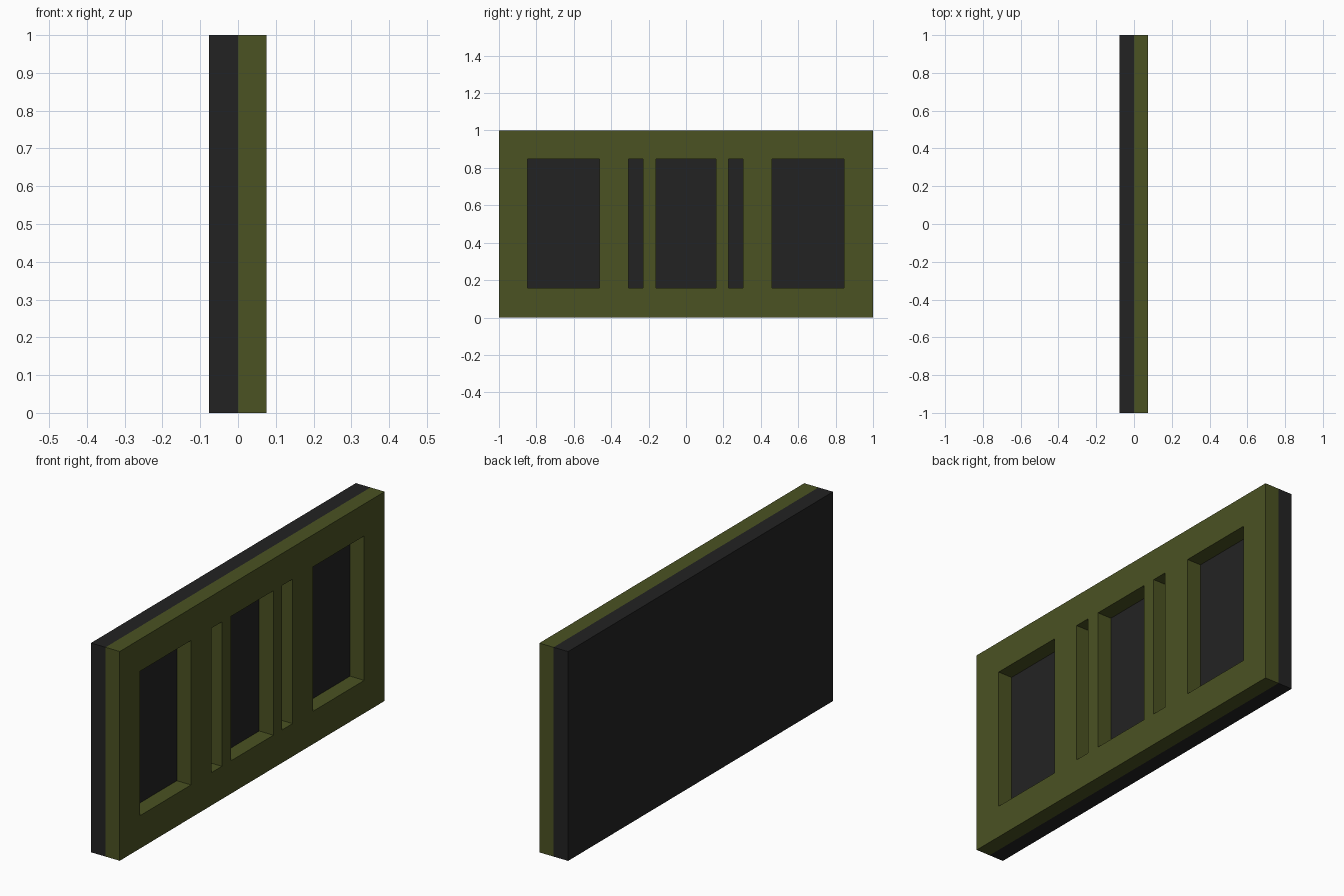
import bpy

if "Cube" in bpy.data.objects:
    bpy.data.objects.remove(bpy.data.objects["Cube"])

X_BACK, X_MID, X_FRONT = -0.077, 0.0, 0.075
Z_LOW, Z_HIGH = 0.157, 0.847


def material(name, colour):
    m = bpy.data.materials.new(name)
    m.diffuse_color = (*colour, 1)
    m.use_nodes = True
    m.node_tree.nodes["Principled BSDF"].inputs["Base Color"].default_value = m.diffuse_color
    return m


def box(name, low, high, mat):
    """Flat-sided box between two opposite corners."""
    bpy.ops.mesh.primitive_cube_add(size=1)
    ob = bpy.context.object
    ob.name = name
    for v in ob.data.vertices:
        v.co = [lo + (c + 0.5) * (hi - lo) for c, lo, hi in zip(v.co, low, high)]
    ob.data.materials.append(mat)
    return ob


charcoal = material("charcoal", (0.0165, 0.0165, 0.0165))
olive = material("olive green", (0.070, 0.085, 0.0162))

# Solid backing panel
box("back_panel", (X_BACK, -1, 0), (X_MID, 1, 1), charcoal)

# Front frame with five rectangular openings cut right through
frame = box("front_frame", (X_MID, -1, 0), (X_FRONT, 1, 1), olive)
openings = [(-0.848, -0.462), (-0.308, -0.229), (-0.16, 0.16),
            (0.226, 0.305), (0.46, 0.846)]
for i, (y0, y1) in enumerate(openings):
    cutter = box(f"opening_cutter_{i + 1}", (X_MID - 0.1, y0, Z_LOW),
                 (X_FRONT + 0.1, y1, Z_HIGH), olive)
    cutter.hide_render = True
    cutter.hide_set(True)
    cut = frame.modifiers.new(f"opening_{i + 1}", 'BOOLEAN')
    cut.operation = 'DIFFERENCE'
    cut.solver = 'EXACT'
    cut.object = cutter
